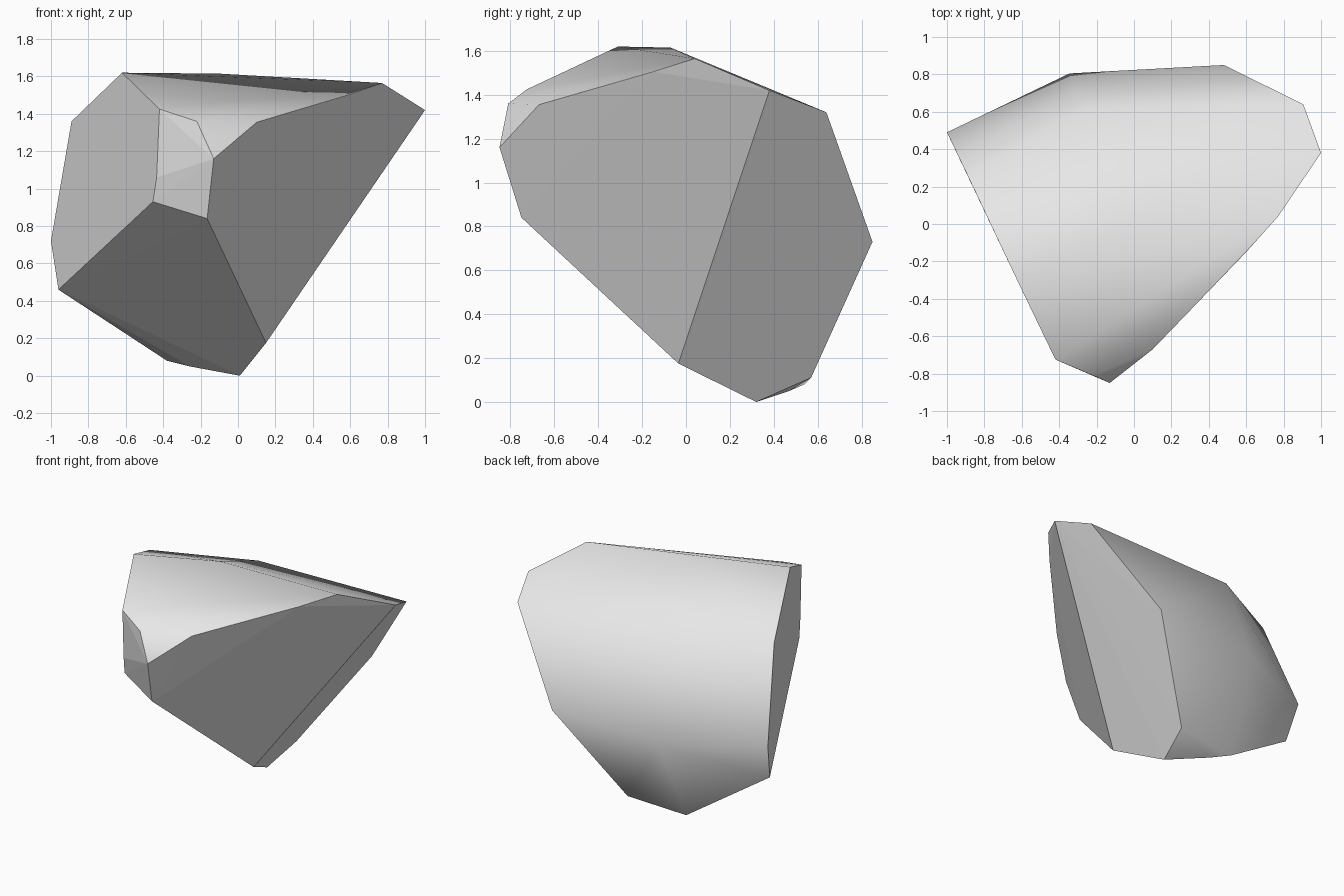
import bpy, bmesh
from mathutils import Vector

cube = bpy.data.objects.get("Cube")
if cube:
    bpy.data.objects.remove(cube, do_unlink=True)

# Plain stone colour
stone = bpy.data.materials.new("grey_stone")
stone.use_nodes = True
grey = (0.8, 0.8, 0.8, 1)
stone.diffuse_color = grey
stone.node_tree.nodes["Principled BSDF"].inputs["Base Color"].default_value = grey

# Corners of the boulder, grouped by area
crown = [(-.62, -.31, 1.62), (-.1, -.07, 1.615), (.77, .04, 1.565), (.6, -.15, 1.505)]
nose = [(-.42, -.725, 1.425), (-.22, -.81, 1.36), (-.13, -.85, 1.16),
        (-.165, -.75, .84), (-.455, -.65, .93), (-.435, -.69, 1.06), (.1, -.67, 1.355)]
flank = [(1, .38, 1.42), (.905, .64, 1.32), (.48, .85, .73)]
base = [(.15, -.035, .175), (.01, .32, 0), (.07, .57, .11),
        (-.26, .47, .05), (-.38, .54, .08)]
back = [(-.96, .41, .46), (-1, .49, .72), (-.89, .26, 1.36),
        (-.345, .805, .68), (-.27, .62, 1.31)]

# Directions of the flat broken faces; everything else is worn smooth
cuts = [Vector(d).normalized() for d in (
    (-.9, -.43, 0), (.74, -.61, -.3), (.82, .05, -.57),
    (-.41, -.52, -.75), (-.4, -.9, -.15))]

bm = bmesh.new()
for corner in crown + nose + flank + base + back:
    bm.verts.new(corner)
hull = bmesh.ops.convex_hull(bm, input=bm.verts[:])
loose = {g for g in hull["geom_interior"] + hull["geom_unused"]
         if isinstance(g, bmesh.types.BMVert)}
bmesh.ops.delete(bm, geom=list(loose), context="VERTS")
bmesh.ops.recalc_face_normals(bm, faces=bm.faces[:])


def cut_of(face):
    """Index of the broken face this polygon lies on, or -1 if worn."""
    for i, direction in enumerate(cuts):
        if face.normal.dot(direction) > 0.96:
            return i
    return -1


# Crisp edges around every broken face
for face in bm.faces:
    face.smooth = cut_of(face) < 0
for edge in bm.edges:
    kinds = {cut_of(f) for f in edge.link_faces}
    edge.smooth = len(kinds) == 1

mesh = bpy.data.meshes.new("boulder")
bm.to_mesh(mesh)
bm.free()
mesh.materials.append(stone)
boulder = bpy.data.objects.new("boulder", mesh)
bpy.context.collection.objects.link(boulder)
